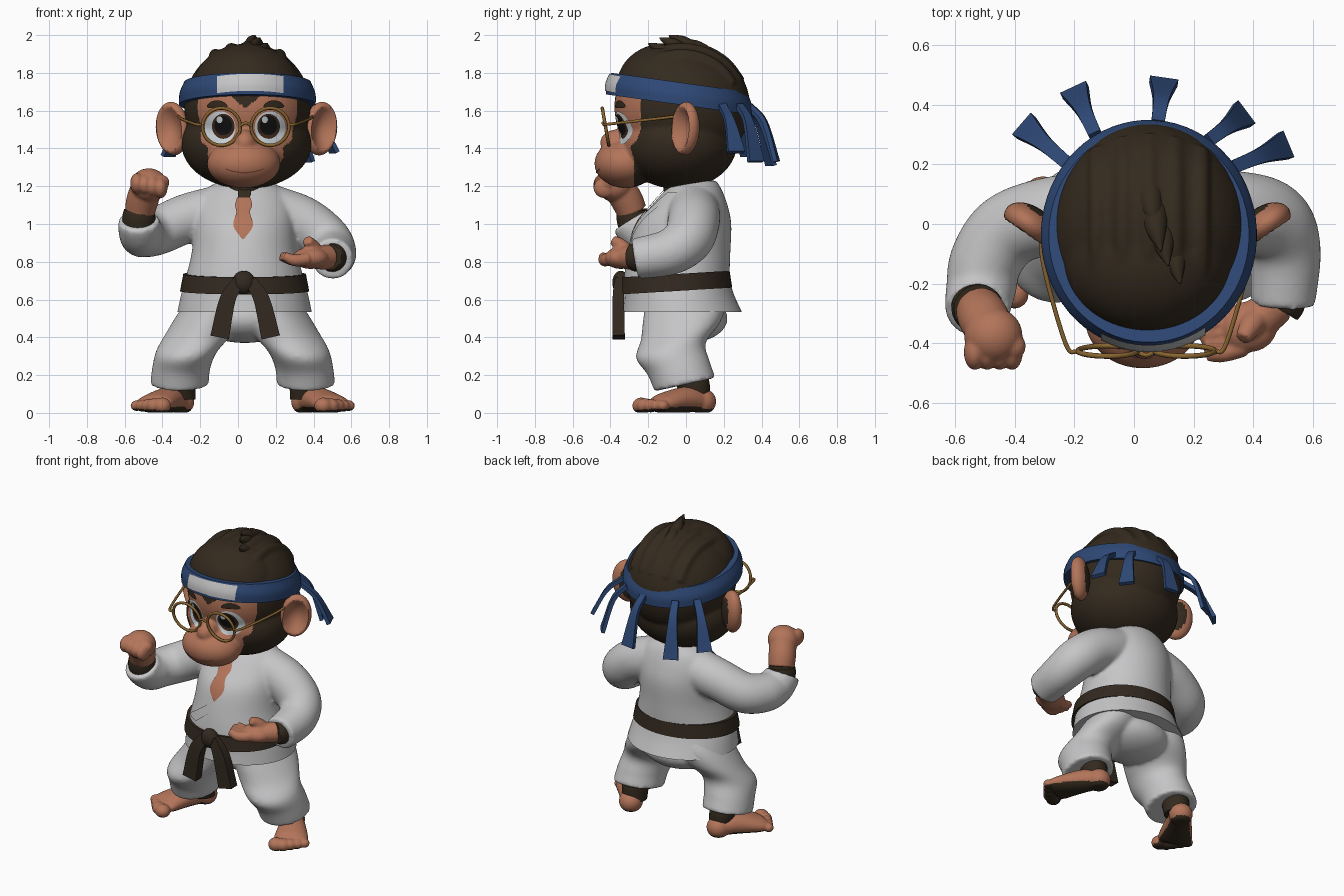
import bpy, bmesh, math
from mathutils import Vector, Matrix
from mathutils.bvhtree import BVHTree

if "Cube" in bpy.data.objects:
    bpy.data.objects.remove(bpy.data.objects["Cube"])

X, Y, Z = Vector((1, 0, 0)), Vector((0, 1, 0)), Vector((0, 0, 1))
MID = 0.035  # body centre line


def material(name, *rgb):
    m = bpy.data.materials.new(name)
    m.use_nodes = True
    m.diffuse_color = (*rgb, 1)
    m.node_tree.nodes["Principled BSDF"].inputs["Base Color"].default_value = (*rgb, 1)
    return m


cloth = material("white cloth", .56, .56, .57)
skin = material("skin", .45, .175, .1)
fur = material("dark fur", .034, .023, .013)
blue = material("blue band", .027, .065, .18)
belt_brown = material("belt brown", .032, .022, .014)
gold = material("gold wire", .25, .13, .03)
eye_white = material("eye white", .6, .66, .69)
iris_brown = material("iris brown", .05, .022, .012)
black = material("black", .006, .006, .006)
lip = material("lip line", .22, .07, .04)


def spline(pts, steps):
    p = [Vector(q) for q in pts]
    p = [p[0] * 2 - p[1]] + p + [p[-1] * 2 - p[-2]]
    out = []
    for a, b, c, d in zip(p, p[1:], p[2:], p[3:]):
        for k in range(steps):
            t = k / steps
            out.append((b * 2 + (c - a) * t + (a * 2 - b * 5 + c * 4 - d) * t ** 2
                        + (b * 3 - a - c * 3 + d) * t ** 3) * .5)
    return out + [p[-2]]


def ball(bm, centre, radii):
    bmesh.ops.create_icosphere(bm, subdivisions=4, radius=1,
                               matrix=Matrix.Translation(centre) @ Matrix.Diagonal((*radii, 1)))


def sweep(bm, pts, ref=Z, n=32, flat=False, tilt=0, steps=6):
    """Sweep an ellipse (or a rectangle when n is 4) along x, y, z, width, depth points."""
    path = spline([(*p, p[3]) if len(p) == 4 else p for p in pts], steps)
    rings = []
    for i, p in enumerate(path):
        c = Vector(p[:3])
        t = Vector(path[min(i + 1, len(path) - 1)][:3]) - Vector(path[max(i - 1, 0)][:3])
        side, up = X, Y + Z * tilt
        if not flat:
            side = t.cross(ref).normalized()
            up = side.cross(t).normalized()
        grow = math.sqrt(2) if n == 4 else 1
        ring = []
        for k in range(n):
            a = math.tau * (k + .5) / n
            ring.append(bm.verts.new(c + side * (math.cos(a) * max(p[3], .002) * grow)
                                     + up * (math.sin(a) * max(p[4], .002) * grow)))
        rings.append(ring)
    for r, q in zip(rings, rings[1:]):
        for k in range(n):
            bm.faces.new((r[k], r[(k + 1) % n], q[(k + 1) % n], q[k]))
    bm.faces.new(rings[0])
    bm.faces.new(rings[-1])


def finish(bm, name, mats, rule=None, voxel=0, soften=8, closed=True):
    if closed:
        bmesh.ops.recalc_face_normals(bm, faces=bm.faces[:])
    me = bpy.data.meshes.new(name)
    bm.to_mesh(me)
    bm.free()
    o = bpy.data.objects.new(name, me)
    bpy.context.scene.collection.objects.link(o)
    if voxel:  # fuse overlapping forms into one soft skin
        m = o.modifiers.new("fuse", "REMESH")
        m.mode, m.voxel_size = "VOXEL", voxel
        s = o.modifiers.new("soften", "SMOOTH")
        s.factor, s.iterations = .5, soften
        bpy.context.view_layer.update()
        dg = bpy.context.evaluated_depsgraph_get()
        me = bpy.data.meshes.new_from_object(o.evaluated_get(dg))
        o.modifiers.clear()
        o.data = me
    me.materials.clear()
    for m in mats:
        me.materials.append(m)
    for f in me.polygons:
        f.use_smooth = True
        f.material_index = rule(f) if rule else 0
    me.set_sharp_from_angle(angle=math.radians(50))
    return o


def tube(name, mat, pts, **kw):
    bm = bmesh.new()
    sweep(bm, pts, **kw)
    return finish(bm, name, [mat])


def surface(o):
    return BVHTree.FromPolygons([v.co for v in o.data.vertices],
                                [tuple(f.vertices) for f in o.data.polygons])


def plate(name, mat, target, rows, lift, sag=0, n=12):
    """Thin sheet laid on the front of a surface; rows are x, z, half width."""
    bm = bmesh.new()
    grid = []
    for x, z, w in rows:
        line = []
        for k in range(n + 1):
            d = w * (2 * k / n - 1)
            zz = z - sag * d * d
            hit = target.ray_cast(Vector((x + d, -2, zz)), Y)[0]
            hit = hit or target.find_nearest(Vector((x + d, -.45, zz)))[0]
            line.append(bm.verts.new(hit - Y * lift))
        grid.append(line)
    for a, b in zip(grid, grid[1:]):
        for k in range(n):
            bm.faces.new((a[k], a[k + 1], b[k + 1], b[k]))
    bm.normal_update()
    if sum(f.normal.y for f in bm.faces) > 0:
        bmesh.ops.reverse_faces(bm, faces=bm.faces[:])
    finish(bm, name, [mat], closed=False)


def disc(x, z, rx, rz):
    turns = [math.pi * (k / 16 - .5) for k in range(17)]
    return [(x, z + rz * math.sin(a), max(rx * math.cos(a), .002)) for a in turns]


# Head: skull, jaw, forelock, muzzle, nose and combed hair locks fused together
bm = bmesh.new()
ball(bm, (.05, -.02, 1.62), (.335, .36, .335))
ball(bm, (.045, -.04, 1.425), (.345, .31, .24))
ball(bm, (.045, -.12, 1.72), (.285, .25, .235))
ball(bm, (.03, -.32, 1.32), (.195, .165, .13))
ball(bm, (.035, -.37, 1.43), (.065, .085, .07))
for k in range(-2, 3):
    c = .945 * math.sqrt(1 - (.085 * k / .34) ** 2)
    turns = [math.radians(a) for a in range(-45, 66, 22)]
    sweep(bm, [(.05 + .085 * k, -.025 + .36 * c * math.sin(a), 1.62 + .335 * c * math.cos(a), .034)
               for a in turns], ref=X, n=12)


def face_mask(f):
    x, y, z = f.center
    d = abs(x - .04)
    t = min(max((z - 1.4) / .1, 0), 1)
    half = .2 + .14 * t * t * (3 - 2 * t)
    return int(y < -.275 + .035 * t and d < half and z < min(1.61 + .9 * d, 1.74))


head = finish(bm, "head", [fur, skin], face_mask, voxel=.009, soften=12)
face = surface(head)

# Swept hair tuft along the crown
for i, (x, y, top) in enumerate(((.07, .02, 1.975), (.085, -.05, 1.998), (.11, -.1, 1.985), (.15, -.16, 1.955))):
    tube("hair_tuft_%d" % i, fur, [(x - .02, y + .1, top - .09, .05), (x - .01, y + .03, top - .035, .035),
                                   (x + .005, y - .04, top, .004)], ref=X, n=12)

# Eyes, brows, mouth
for s, side in ((-1, "right"), (1, "left")):
    plate(side + "_eye", eye_white, face, disc(.038 + s * .132, 1.51, .082, .086), .005)
    plate(side + "_iris", iris_brown, face, disc(.042 + s * .12, 1.517, .06, .066), .007)
    plate(side + "_pupil", black, face, disc(.042 + s * .12, 1.522, .046, .052), .008)
    plate(side + "_eye_glint", eye_white, face, disc(.022 + s * .12, 1.552, .016, .018), .0095)
    plate(side + "_brow", fur, face, disc(.04 + s * .15, 1.635, .055, .02), .009, sag=4)
plate("mouth", lip, face, [(.035, 1.268, .1), (.035, 1.275, .1)], .004, sag=-2)

# Cupped ears with furry backs
for s, side in ((-1, "right"), (1, "left")):
    bm = bmesh.new()
    bmesh.ops.create_uvsphere(bm, u_segments=40, v_segments=24, radius=1)
    for v in bm.verts:
        if v.co.y < 0:
            v.co.y += 1.25 * max(0, 1 - (v.co.x ** 2 + v.co.z ** 2) / .7)
    turn = Matrix.Rotation(s * .6, 4, "Z")
    bm.transform(Matrix.Translation((.045 + s * .392, -.003, 1.505)) @ turn
                 @ Matrix.Rotation(s * .12, 4, "Y") @ Matrix.Diagonal((.098, .062, .142, 1)))
    back = turn @ Y
    finish(bm, side + "_ear", [skin, fur], lambda f: int(f.normal.dot(back) > .91))

# Headband, its front panel and loose tails
band = tube("headband", blue, [(.05, -.037, 1.632, .362, .386), (.05, -.037, 1.69, .36, .384),
                               (.05, -.037, 1.75, .336, .36)], n=64, flat=True, tilt=-.14)
plate("headband_panel", cloth, surface(band),
      [(.065, 1.705 + k * .0225, .175) for k in range(5)], .007, sag=.4)
for i, (x, y, u, v, w) in enumerate(((-.22, .2, -.37, .33, 1.36), (-.13, .3, -.2, .45, 1.31), (.08, .34, .1, .48, 1.33),
                                     (.25, .28, .37, .37, 1.33), (.33, .19, .51, .265, 1.38))):
    mx, my = x + (u - x) * .55, y + (v - y) * .55
    tube("headband_tail_%d" % i, blue, [(x, y, 1.63, .022, .012), (mx, my, 1.54, .027, .012),
                                        (u, v, w, .048, .012)], n=4)

# Round glasses
for s, side in ((-1, "right"), (1, "left")):
    bpy.ops.mesh.primitive_torus_add(major_radius=.1, minor_radius=.009, major_segments=48,
                                     minor_segments=8, location=(.041 + s * .129, -.426, 1.515),
                                     rotation=(math.radians(100), 0, 0))
    ring = bpy.context.object
    ring.name = side + "_glasses_rim"
    ring.data.materials.append(gold)
    bpy.ops.object.shade_smooth()
    tube(side + "_glasses_arm", gold, [(.04 + s * .23, -.43, 1.525, .008), (.04 + s * .27, -.4, 1.53, .008),
                                       (.04 + s * .345, -.13, 1.56, .008), (.04 + s * .35, .02, 1.58, .008)], n=8)
tube("glasses_bridge", gold, [(.012, -.43, 1.52, .008), (.041, -.44, 1.535, .008), (.07, -.43, 1.52, .008)], n=8)

# Jacket with sleeves; the right cuff opens upwards
bm = bmesh.new()
sweep(bm, [(MID, -.045, .6, .325, .275), (MID, -.05, .7, .315, .28), (MID, -.035, .85, .28, .27),
           (MID, -.01, 1, .27, .25), (MID, .02, 1.1, .255, .2), (MID, .04, 1.18, .21, .15),
           (MID, .05, 1.23, .13, .11)], flat=True, n=48)
sweep(bm, [(-.1, .04, 1.07, .135), (-.27, .03, 1.03, .13), (-.42, -.02, .965, .127),
           (-.495, -.12, .945, .122), (-.512, -.21, .95, .118), (-.523, -.268, .99, .112),
           (-.525, -.29, 1.022, .107)])
sweep(bm, [(.17, .04, 1.07, .14), (.34, .04, 1.01, .138), (.46, .01, .92, .133),
           (.505, -.09, .85, .122), (.5, -.27, .815, .108)])
jacket = finish(bm, "jacket", [cloth], voxel=.012, soften=7)
chest = surface(jacket)
plate("under_lapel", cloth, chest, spline([(-.14, 1.17, .035), (-.06, 1.05, .035), (.03, .93, .03)], 6), .006)
plate("over_lapel", cloth, chest, spline([(.2, 1.17, .035), (.13, 1.04, .035), (.03, .9, .04),
                                          (-.16, .75, .05)], 6), .007)
plate("chest_skin", skin, chest, spline([(.027, .92, .004), (.027, .99, .052), (.027, 1.06, .036),
                                         (.03, 1.1, .045), (.03, 1.14, .035)], 4), .0095)
plate("throat_fur", fur, chest, [(.03, 1.135, .03), (.035, 1.16, .035), (.035, 1.19, .035)], .0095)
tube("neck", fur, [(MID, -.01, 1.1, .1), (MID, -.02, 1.28, .11)], flat=True)
tube("jacket_skirt", cloth, [(MID, -.05, .7, .315, .28), (MID, -.035, .62, .338, .292),
                             (MID, -.02, .535, .356, .316)], flat=True, n=48)

# Belt, knot and hanging ends
tube("belt", belt_brown, [(MID, -.055, .645, .342, .3), (MID, -.055, .735, .325, .286)],
     flat=True, n=64, tilt=.06)
bm = bmesh.new()
ball(bm, (.03, -.345, .69), (.06, .045, .062))
finish(bm, "belt_knot", [belt_brown])
for s, side in ((-1, "right"), (1, "left")):
    tube(side + "_belt_end", belt_brown, [(.035 + s * .03, -.35, .7, .03, .024), (.035 + s * .09, -.358, .6, .042, .03),
                                          (.038 + s * .135, -.356, .4, .05, .032)], ref=Y, n=4)

# Trousers, hems rising towards the heel
bm = bmesh.new()
ball(bm, (MID, .01, .5), (.26, .21, .13))
for s in (-1, 1):
    c = .025
    sweep(bm, [(c + s * .14, -.01, .6, .15, .21), (c + s * .18, -.01, .52, .165, .22),
               (c + s * .225, -.03, .43, .175, .21), (c + s * .295, -.08, .33, .162, .185),
               (c + s * .325, -.04, .24, .154, .165), (c + s * .335, -.005, .15, .155, .162)],
          flat=True, tilt=.22)
finish(bm, "trousers", [cloth], voxel=.012, soften=8)

# Bare feet with dark soles, furry ankles
for s, side in ((-1, "right"), (1, "left")):
    c = .025
    tube(side + "_ankle", fur, [(c + s * .325, .05, .07, .076, .076), (c + s * .33, .035, .16, .082, .09),
                                (c + s * .325, .01, .26, .08, .08)], flat=True)
    bm = bmesh.new()
    ball(bm, (c + s * .33, .085, .06), (.074, .075, .07))
    sweep(bm, [(c + s * .32, .1, .06, .062, .055), (c + s * .385, 0, .07, .08, .068),
               (c + s * .46, -.12, .05, .105, .054), (c + s * .48, -.16, .038, .1, .038)])
    for k in range(5):
        t = -.088 + .044 * k
        f = .058 - .008 * abs(k - 1)
        r = .048 - .004 * k
        ball(bm, (c + s * (.47 + .82 * t + .57 * f), -.145 + .57 * t - .82 * f, .038), (r, r, r * .9))
    for v in bm.verts:
        v.co.z = max(v.co.z, .002)
    foot = finish(bm, side + "_foot", [skin, fur], lambda f: int(f.normal.z < -.6), voxel=.008, soften=3)
    for v in foot.data.vertices:
        v.co.z = max(v.co.z, 0)

# Raised fist
tube("right_forearm", fur, [(-.522, -.265, .97, .085), (-.525, -.28, 1.03, .088), (-.522, -.285, 1.07, .082)])
bm = bmesh.new()
sweep(bm, [(-.52, -.285, 1.065, .08), (-.505, -.315, 1.13, .085), (-.48, -.36, 1.2, .082)])
ball(bm, (-.472, -.375, 1.205), (.098, .095, .09))
for k in range(4):
    ball(bm, (-.535 + .042 * k, -.43, 1.215 - .008 * k), (.036, .06, .055))
ball(bm, (-.405, -.41, 1.22), (.042, .045, .04))
finish(bm, "right_fist", [skin], voxel=.008, soften=4)

# Lowered open hand, palm up
tube("left_forearm", fur, [(.5, -.2, .825, .08), (.498, -.26, .825, .078), (.485, -.285, .825, .07)])
bm = bmesh.new()
sweep(bm, [(.482, -.265, .825, .066), (.43, -.31, .822, .07, .062), (.37, -.35, .82, .08, .052)])
ball(bm, (.385, -.345, .82), (.095, .085, .058))
for k in range(4):
    sweep(bm, [(.37, -.3 - .037 * k, .815, .034), (.3, -.33 - .034 * k, .808, .032),
               (.222 + .012 * abs(k - 1), -.34 - .033 * k, .83, .023)], n=16)
sweep(bm, [(.42, -.31, .84, .044), (.39, -.345, .885, .038), (.365, -.385, .915, .026)], n=16)
finish(bm, "left_hand", [skin], voxel=.008, soften=3)
